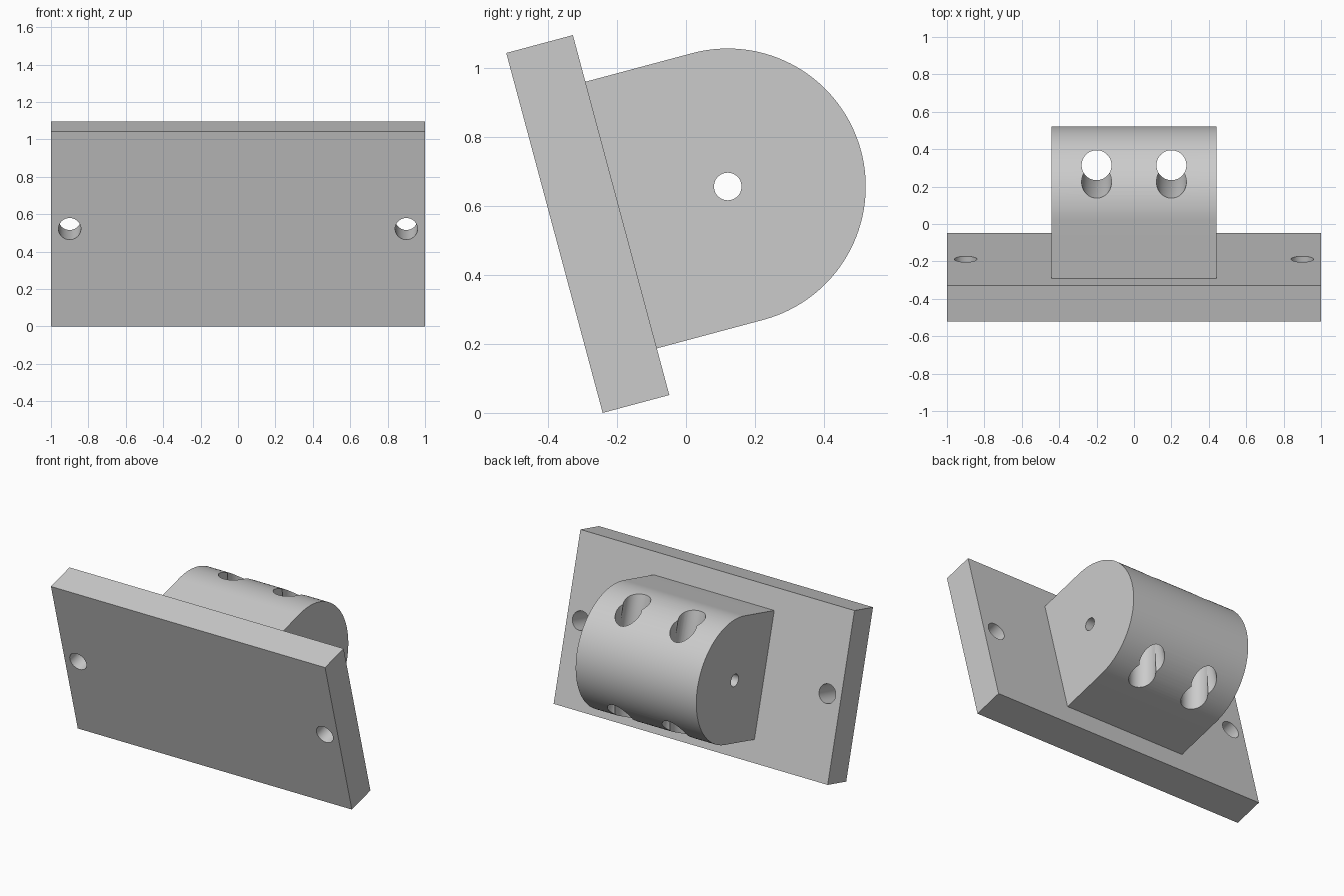
import bpy, bmesh
from math import radians, pi, sin, cos
from mathutils import Matrix

if "Cube" in bpy.data.objects:
    bpy.data.objects.remove(bpy.data.objects["Cube"], do_unlink=True)

TILT = radians(15)
PLATE_W, PLATE_T, PLATE_H = 2.0, 0.2, 1.08
BLOCK_W, RADIUS = 0.88, 0.4
AXIS_Y, AXIS_Z = 0.52, PLATE_H / 2        # barrel axis before tilting
FRAME = Matrix.Translation((0, -0.2415, 0)) @ Matrix.Rotation(TILT, 4, 'X')

grey = bpy.data.materials.new("plain grey")
grey.use_nodes = True
colour = (0.6, 0.6, 0.6, 1)
grey.diffuse_color = colour
grey.node_tree.nodes["Principled BSDF"].inputs["Base Color"].default_value = colour


def extrude_profile(name, points, width):
    """Extrude a side profile of (y, z) points along x, then tilt it."""
    bm = bmesh.new()
    face = bm.faces.new([bm.verts.new((-width / 2, y, z)) for y, z in points])
    ext = bmesh.ops.extrude_face_region(bm, geom=[face])
    verts = [v for v in ext["geom"] if isinstance(v, bmesh.types.BMVert)]
    bmesh.ops.translate(bm, verts=verts, vec=(width, 0, 0))
    bmesh.ops.recalc_face_normals(bm, faces=bm.faces)
    bm.transform(FRAME)
    return make_object(name, bm)


def make_object(name, bm):
    mesh = bpy.data.meshes.new(name)
    bm.to_mesh(mesh)
    bm.free()
    mesh.materials.append(grey)
    ob = bpy.data.objects.new(name, mesh)
    bpy.context.collection.objects.link(ob)
    return ob


def drill(name, radius, length, matrix):
    bm = bmesh.new()
    bmesh.ops.create_cone(bm, cap_ends=True, segments=48, radius1=radius,
                          radius2=radius, depth=length, matrix=matrix)
    ob = make_object(name, bm)
    ob.hide_render = True
    return ob


def combine(target, other, operation):
    mod = target.modifiers.new(operation.lower(), 'BOOLEAN')
    mod.operation, mod.solver, mod.object = operation, 'EXACT', other
    bpy.context.view_layer.objects.active = target
    bpy.ops.object.modifier_apply(modifier=mod.name)
    bpy.data.objects.remove(other, do_unlink=True)


# Tilted mounting plate
bracket = extrude_profile("mounting_bracket", [(0, 0), (PLATE_T, 0),
                          (PLATE_T, PLATE_H), (0, PLATE_H)], PLATE_W)

# Round-ended block, rooted in the plate
steps = 64
arc = [(AXIS_Y + RADIUS * sin(pi * i / steps), AXIS_Z - RADIUS * cos(pi * i / steps))
       for i in range(steps + 1)]
root = PLATE_T / 2
block = extrude_profile("rounded_block", [(root, AXIS_Z - RADIUS)] + arc
                        + [(root, AXIS_Z + RADIUS)], BLOCK_W)
combine(bracket, block, 'UNION')

# Pin hole along the barrel axis
sideways = Matrix.Rotation(pi / 2, 4, 'Y')
pin = FRAME @ Matrix.Translation((0, AXIS_Y, AXIS_Z)) @ sideways
combine(bracket, drill("pin_hole", 0.04, 1.2, pin), 'DIFFERENCE')

for side in (-1, 1):
    # Screw hole through the plate
    screw = (FRAME @ Matrix.Translation((side * 0.9, PLATE_T / 2, AXIS_Z))
             @ Matrix.Rotation(pi / 2, 4, 'X'))
    combine(bracket, drill("screw_hole", 0.06, 0.6, screw), 'DIFFERENCE')
    # Crossing pair of holes: one square to the block, one upright
    crossing = FRAME @ Matrix.Translation((side * 0.2, AXIS_Y + 0.2, AXIS_Z))
    upright = crossing @ Matrix.Rotation(-TILT, 4, 'X')
    for matrix in (crossing, upright):
        combine(bracket, drill("cross_hole", 0.08, 1.6, matrix), 'DIFFERENCE')

# Smooth barrel and bores, crisp edges
bpy.ops.object.select_all(action='DESELECT')
bracket.select_set(True)
bpy.context.view_layer.objects.active = bracket
bpy.ops.object.shade_smooth_by_angle(angle=radians(25))
